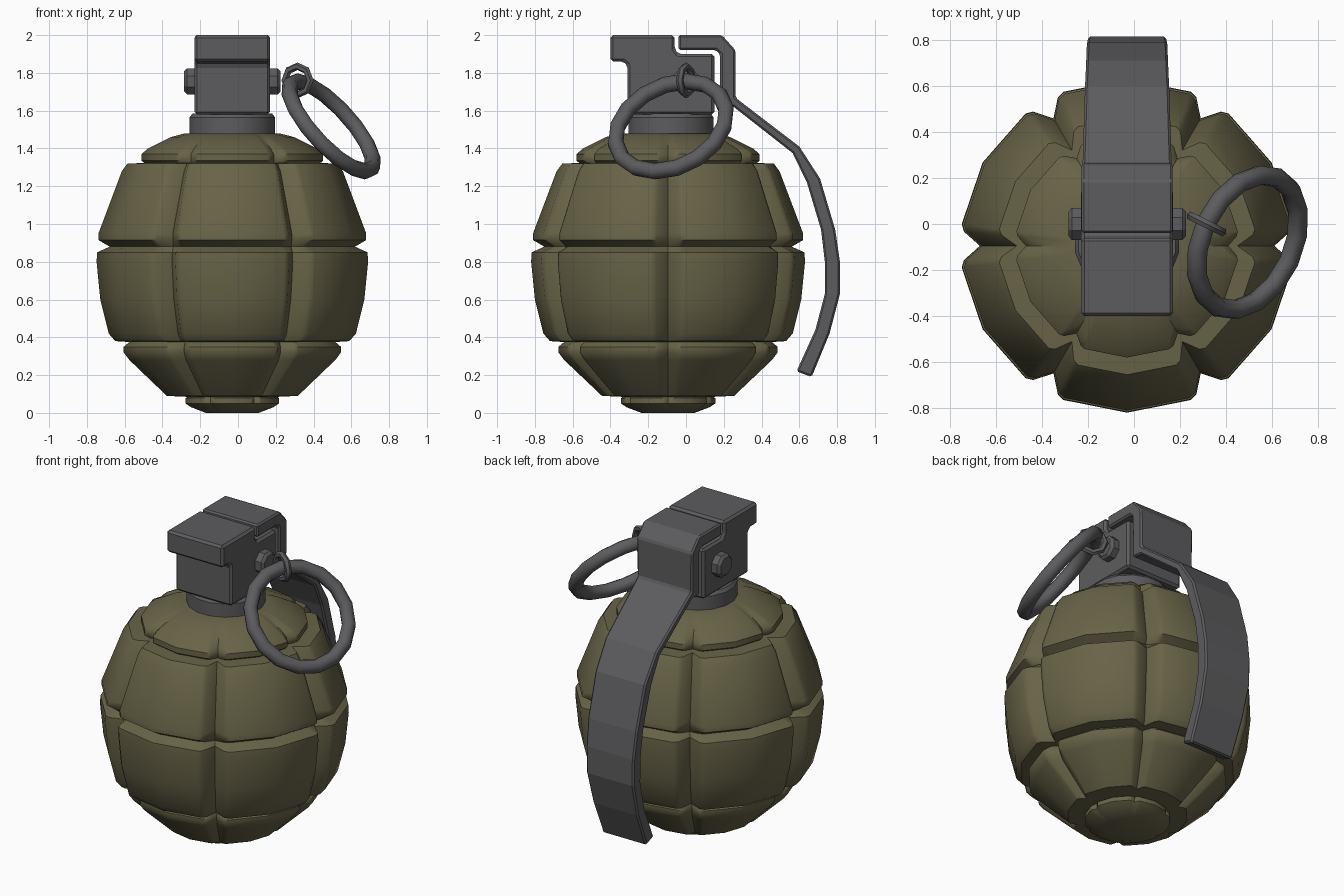
import bpy, bmesh, math
from mathutils import Vector

if "Cube" in bpy.data.objects:
    bpy.data.objects.remove(bpy.data.objects["Cube"])

CX, CY = -0.03, -0.095   # axis of the body


def material(name, rgb):
    m = bpy.data.materials.new(name)
    m.diffuse_color = (*rgb, 1)
    m.use_nodes = True
    m.node_tree.nodes["Principled BSDF"].inputs["Base Color"].default_value = m.diffuse_color
    return m


OLIVE = material("olive_green", (0.138, 0.126, 0.064))
METAL = material("dark_metal", (0.108, 0.108, 0.114))


def make(name, verts, faces, mat, bevel=0, smooth=None):
    me = bpy.data.meshes.new(name)
    me.from_pydata(verts, [], faces)
    bm = bmesh.new()
    bm.from_mesh(me)
    bmesh.ops.recalc_face_normals(bm, faces=bm.faces)
    bm.to_mesh(me)
    bm.free()
    me.materials.append(mat)
    ob = bpy.data.objects.new(name, me)
    bpy.context.collection.objects.link(ob)
    if smooth:
        bpy.ops.object.select_all(action='DESELECT')
        ob.select_set(True)
        bpy.context.view_layer.objects.active = ob
        bpy.ops.object.shade_smooth_by_angle(angle=math.radians(smooth))
    if bevel:
        b = ob.modifiers.new("bevel", 'BEVEL')
        b.width = bevel
        b.segments = 1
        b.limit_method = 'ANGLE'
        b.angle_limit = math.radians(35)
    return ob


def loft(rings, closed=False):
    """Join equal-sized vertex rings with quads; cap the ends unless closed."""
    n, k = len(rings[0]), len(rings)
    verts = [v for r in rings for v in r]
    faces = [(i * n + j, i * n + (j + 1) % n,
              (i + 1) % k * n + (j + 1) % n, (i + 1) % k * n + j)
             for i in range(k if closed else k - 1) for j in range(n)]
    if not closed:
        faces += [tuple(range(n)), tuple(range((k - 1) * n, k * n))]
    return verts, faces


def torus(name, centre, normal, major, minor, seg, sides):
    n = Vector(normal).normalized()
    u = n.cross(Vector((0, 0, 1))).normalized()
    v = n.cross(u)
    rings = []
    for i in range(seg):
        a = math.tau * i / seg
        d = u * math.cos(a) + v * math.sin(a)
        rings.append([Vector(centre) + d * (major + minor * math.cos(t)) + n * minor * math.sin(t)
                      for t in (math.tau * j / sides for j in range(sides))])
    make(name, *loft(rings, True), METAL, smooth=50)


# Segmented body: (height, radius, depth of the six upright grooves)
profile = [(0, .14, 0), (.03, .22, .008), (.05, .25, .02), (.078, .25, .02), (.085, .24, .01),
           (.09, .35, .04), (.28, .55, .06), (.32, .58, .07), (.35, .58, .07), (.375, .55, .05),
           (.38, .625, .08), (.42, .66, .085), (.6, .705, .085), (.8, .725, .085),
           (.85, .722, .085), (.88, .655, .03), (.915, .715, .085), (.95, .715, .085),
           (1.28, .59, .08), (1.32, .56, .08), (1.323, .47, .03), (1.335, .485, .045),
           (1.37, .485, .045), (1.40, .45, .045), (1.46, .33, .025), (1.48, .25, 0)]
sector = [(0, 1), (5, .15), (7.5, 0), (30, 0), (52.5, 0), (55, .15)]
rings = []
for z, r, d in profile:
    ring = []
    for s in range(6):
        for deg, g in sector:
            a = math.radians(60 * s + deg)
            ring.append((CX + (r - d * g) * math.cos(a), CY + (r - d * g) * math.sin(a), z))
    rings.append(ring)
make("segmented_body", *loft(rings), OLIVE, smooth=40)


def circle(r, n, fn):
    return [fn(r * math.cos(math.tau * (j + .5) / n), r * math.sin(math.tau * (j + .5) / n))
            for j in range(n)]


# Neck collar
make("neck_collar", *loft([circle(r, 16, lambda a, b: (CX + a, -.08 + b, z))
                           for z, r in ((1.46, .23), (1.565, .23), (1.585, .215))]),
     METAL, smooth=30)

# Fuse head: side outline extruded across
outline = [(-.40, 2), (-.06, 2), (-.06, 1.925), (-.04, 1.90), (.15, 1.90), (.15, 1.58),
           (-.31, 1.58), (-.31, 1.84), (-.33, 1.86), (-.40, 1.86)]
make("fuse_head", *loft([[(CX + s * .2, y, z) for y, z in outline] for s in (-1, 1)]),
     METAL, bevel=.014)

# Safety lever: outer (y, z), inner (y, z), half width
lever = [(-.04, 2, -.04, 1.92, .198), (.19, 2, .16, 1.92, .198), (.262, 1.92, .18, 1.90, .198),
         (.262, 1.67, .18, 1.63, .195), (.28, 1.655, .25, 1.622, .193),
         (.60, 1.41, .565, 1.375, .183), (.71, 1.24, .64, 1.22, .178),
         (.79, .97, .715, .97, .175), (.815, .80, .735, .80, .17), (.815, .63, .735, .63, .167),
         (.76, .42, .685, .44, .16), (.665, .19, .585, .22, .155)]
make("safety_lever", *loft([[(CX - w, y, z), (CX + w, y, z), (CX + w, v, t), (CX - w, v, t)]
                            for y, z, v, t, w in lever]), METAL, bevel=.01)

# Pivot bolt through the head
make("pivot_bolt", *loft([circle(r, 8, lambda a, b: (CX + x, a, 1.755 + b))
                          for x, r in ((-.255, .058), (-.24, .075), (-.19, .075),
                                       (.19, .075), (.24, .075), (.255, .058))]), METAL)

# Small link and pull ring
torus("pin_link", (.315, 0, 1.76), (.45, .9, 0), .075, .02, 8, 6)
torus("pull_ring", (.493, -.08, 1.517), (.695, -.32, .64), .31, .043, 16, 8)
